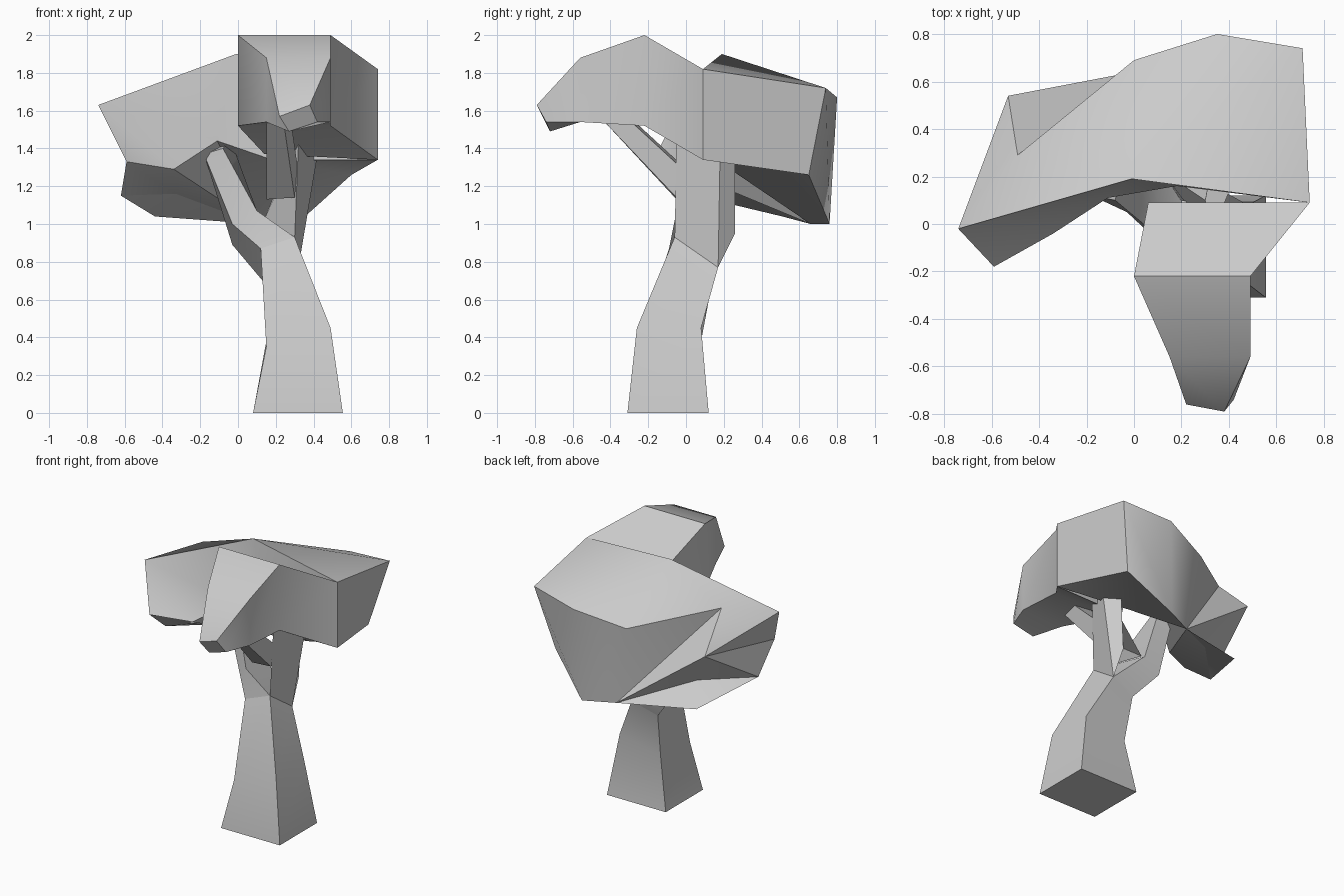
import bpy
import bmesh
import math

cube = bpy.data.objects.get("Cube")
if cube:
    bpy.data.objects.remove(cube, do_unlink=True)

grey = bpy.data.materials.new("plain_grey")
grey.use_nodes = True
colour = (0.6, 0.6, 0.6, 1)
grey.diffuse_color = colour
grey.node_tree.nodes["Principled BSDF"].inputs["Base Color"].default_value = colour


def finish(name, bm):
    """Turn a bmesh into a grey object, soft over shallow folds only."""
    mesh = bpy.data.meshes.new(name)
    bm.to_mesh(mesh)
    bm.free()
    mesh.materials.append(grey)
    obj = bpy.data.objects.new(name, mesh)
    bpy.context.collection.objects.link(obj)
    bpy.ops.object.select_all(action="DESELECT")
    obj.select_set(True)
    bpy.context.view_layer.objects.active = obj
    bpy.ops.object.shade_smooth_by_angle(angle=math.radians(42))


def loft(name, rings):
    """Skin a row of four-cornered rings and cap both ends."""
    bm = bmesh.new()
    loops = [[bm.verts.new(p) for p in ring] for ring in rings]
    for low, high in zip(loops, loops[1:]):
        for i in range(4):
            j = (i + 1) % 4
            bm.faces.new((low[i], low[j], high[j], high[i]))
    bm.faces.new(loops[0])
    bm.faces.new(loops[-1])
    bmesh.ops.recalc_face_normals(bm, faces=bm.faces[:])
    finish(name, bm)


def patch(name, points, faces, closed):
    """Build faces between named corner points."""
    bm = bmesh.new()
    used = sorted({k for f in faces for k in f.split()})
    verts = {k: bm.verts.new(points[k]) for k in used}
    for f in faces:
        bm.faces.new([verts[k] for k in f.split()])
    if closed:
        bmesh.ops.recalc_face_normals(bm, faces=bm.faces[:])
    finish(name, bm)


# Trunk corners where the branches start: front-left, front-right, back-right, back-left
fork = [(.12, -.09, .87), (.30, -.06, .93), (.32, .17, .77), (.13, .14, .70)]
loft("trunk", [
    [(.08, -.31, 0), (.555, -.31, 0), (.555, .12, 0), (.08, .12, 0)],
    [(.15, -.26, .35), (.49, -.26, .45), (.48, .08, .45), (.15, .08, .38)],
    fork])

# Branches
loft("side_branch", [
    fork,
    [(-.03, .05, 1.0), (.10, -.05, 1.07), (.10, .23, .98), (-.03, .22, .89)],
    [(-.18, .12, 1.37), (-.08, .10, 1.40), (-.04, .24, 1.45), (-.13, .27, 1.42)]])
loft("upright_branch", [
    [fork[1], fork[2], (.31, .26, .95), (.12, .22, .98)],
    [(.32, -.05, 1.42), (.42, .18, 1.36), (.33, .26, 1.36), (.30, .1, 1.42)]])
loft("front_branch", [
    [(.15, -.05, 1.13), (.30, -.05, 1.14), (.33, .08, 1.2), (.2, .1, 1.2)],
    [(.15, -.42, 1.55), (.24, -.44, 1.55), (.28, -.3, 1.55), (.16, -.28, 1.55)]])

# Front foliage: bent tube running forward to a narrow tip
loft("front_foliage", [
    [(.06, .09, 1.82), (.74, .09, 1.82), (.74, .09, 1.34), (.14, .04, 1.37)],
    [(0, -.22, 2), (.49, -.22, 2), (.49, -.22, 1.52), (0, -.22, 1.52)],
    [(.15, -.56, 1.88), (.49, -.56, 1.88), (.49, -.56, 1.54), (.15, -.56, 1.54)],
    [(.22, -.76, 1.57), (.38, -.79, 1.63), (.42, -.74, 1.54), (.27, -.72, 1.49)]])

# Rear foliage: top corners, then lower corners
crown = {
    "wing": (-.74, -.02, 1.63), "peak": (-.01, .19, 1.9),
    "east": (.74, .09, 1.82), "corner": (.71, .74, 1.72),
    "back": (.35, .80, 1.67), "rear": (0, .69, 1.58),
    "notch": (-.49, .29, 1.71), "ear": (-.53, .54, 1.46),
    "wing_low": (-.59, -.18, 1.33), "dip": (-.34, -.04, 1.29),
    "arch": (-.11, .11, 1.44), "inner": (.18, .16, 1.34),
    "east_low": (.74, .09, 1.34), "corner_low": (.60, .65, 1.26),
    "back_low": (.31, .76, 1.0), "rear_low": (.10, .66, 1.0),
    "fold": (-.33, .34, 1.16), "edge": (-.62, .05, 1.15),
    "flap_tip": (-.44, .51, 1.04),
}
patch("rear_foliage", crown, [
    # top
    "wing peak notch", "notch peak rear", "peak back rear",
    "peak corner back", "peak east corner",
    # front wall
    "wing wing_low dip", "wing dip arch", "wing arch peak",
    "peak arch inner", "peak inner east", "east inner east_low",
    # right and back walls
    "east east_low corner_low corner", "corner corner_low back_low back",
    "back back_low rear_low rear", "rear rear_low notch",
    "notch rear_low ear", "wing notch ear", "wing ear wing_low",
    "wing_low ear edge", "ear fold edge", "ear rear_low fold",
    # underside
    "wing_low edge fold dip", "dip fold rear_low", "dip rear_low arch",
    "arch rear_low inner", "inner rear_low back_low",
    "inner back_low corner_low", "inner corner_low east_low"], True)

# Thin flap hanging below the rear foliage
patch("foliage_flap", crown,
      ["edge fold flap_tip", "fold rear_low flap_tip"], False)
